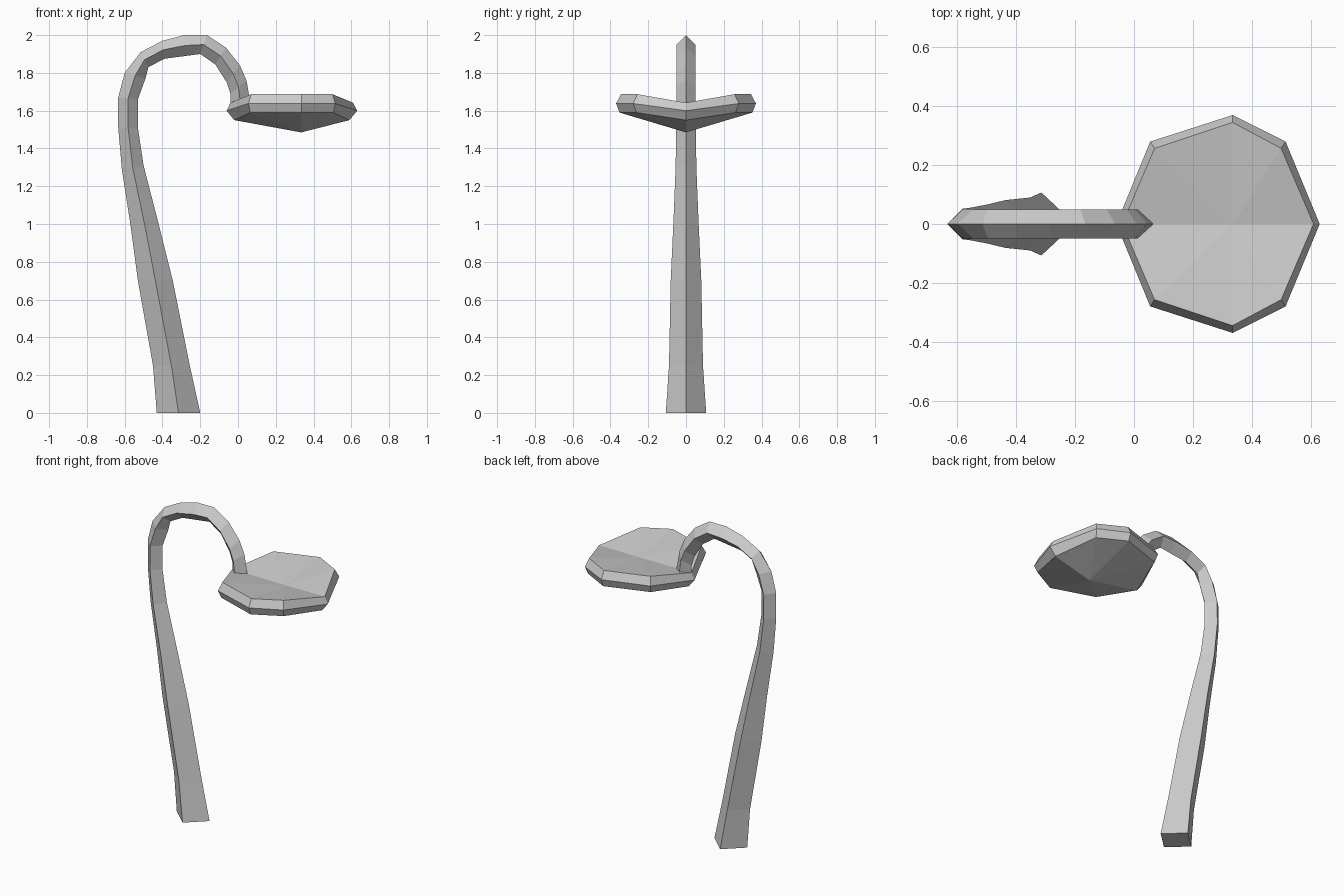
import bpy

if "Cube" in bpy.data.objects:
    bpy.data.objects.remove(bpy.data.objects["Cube"])


def make(name, rings, caps=(None, None)):
    """Skin equal-sized rings; each end is a flat cap or a fan to a point."""
    n = len(rings[0])
    verts = [p for ring in rings for p in ring]
    faces = []
    for r in range(len(rings) - 1):
        for i in range(n):
            a, b = r * n + i, r * n + (i + 1) % n
            faces.append((a, b, b + n, a + n))
    for start, tip, flip in ((0, caps[0], True), (len(verts) - n, caps[1], False)):
        idx = list(range(start, start + n))
        if flip:
            idx.reverse()
        if tip is None:
            faces.append(idx)
        else:
            verts.append(tip)
            c = len(verts) - 1
            faces += [(idx[i], idx[(i + 1) % n], c) for i in range(n)]
    mesh = bpy.data.meshes.new(name)
    mesh.from_pydata(verts, [], faces)
    obj = bpy.data.objects.new(name, mesh)
    bpy.context.collection.objects.link(obj)
    return obj


# Hooked stem: outer x, z, inner x, z, half depth of each diamond section
stem = [
    (-.43, 0, -.20, 0, .107), (-.45, .25, -.255, .25, .09),
    (-.53, .70, -.345, .70, .081), (-.57, 1.0, -.42, 1.0, .067),
    (-.615, 1.29, -.50, 1.31, .055), (-.634, 1.51, -.53, 1.51, .052),
    (-.634, 1.67, -.53, 1.66, .051), (-.60, 1.80, -.49, 1.77, .05),
    (-.515, 1.91, -.475, 1.83, .05), (-.40, 1.97, -.39, 1.875, .05),
    (-.285, 2.0, -.275, 1.89, .05), (-.165, 2.0, -.20, 1.90, .05),
    (-.065, 1.935, -.12, 1.845, .05), (.01, 1.84, -.06, 1.75, .05),
    (.045, 1.76, -.04, 1.69, .05), (.066, 1.64, -.04, 1.63, .05),
]
make("stem", [[(xo, 0, zo), ((xo + xi) / 2, -h, (zo + zi) / 2),
               (xi, 0, zi), ((xo + xi) / 2, h, (zo + zi) / 2)]
              for xo, zo, xi, zi, h in stem])


def head_ring(side, mid, left, right):
    """Eight-sided ring from its near-side points and two end points."""
    near = [(x, -y, z) for x, y, z in side]
    far = [(x, y, z) for x, y, z in reversed(side)]
    return [left] + near + [right] + far


# Folded flower head: lower, widest and upper rim
lower = head_ring([(.065, .262, 1.59), (.335, .352, 1.59), (.505, .262, 1.59)],
                  None, (-.02, 0, 1.55), (.59, 0, 1.55))
widest = head_ring([(.055, .28, 1.638), (.335, .37, 1.638), (.515, .28, 1.638)],
                   None, (-.06, 0, 1.60), (.631, 0, 1.60))
upper = head_ring([(.07, .257, 1.687), (.335, .345, 1.687), (.50, .257, 1.687)],
                  None, (-.04, 0, 1.642), (.61, 0, 1.642))
make("flower_head", [lower, widest, upper],
     ((.335, 0, 1.485), (.335, 0, 1.64)))
